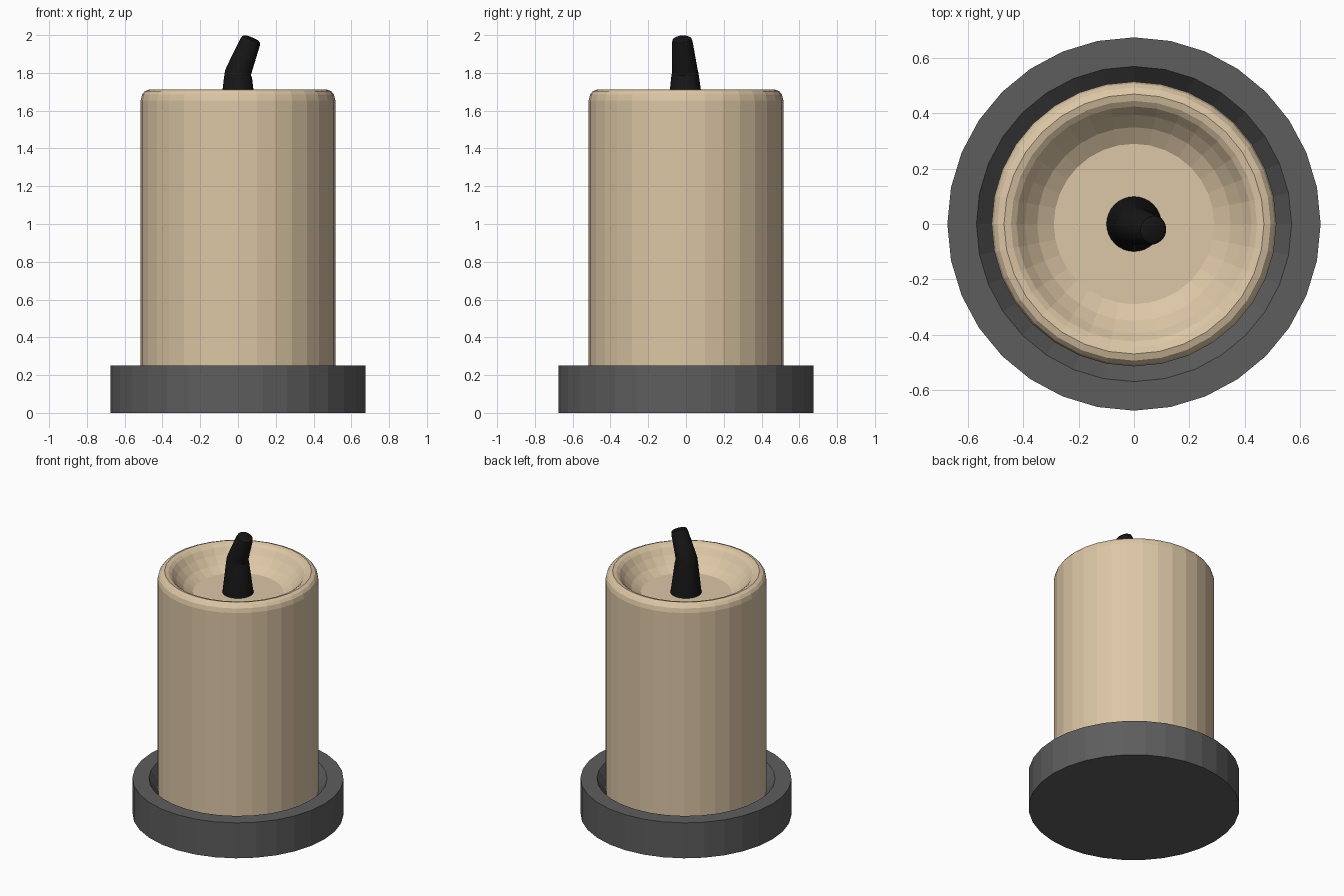
import bpy, bmesh, math
from mathutils import Vector

if "Cube" in bpy.data.objects:
    bpy.data.objects.remove(bpy.data.objects["Cube"])

SIDES = 32


def finish(bm, name, color):
    bmesh.ops.recalc_face_normals(bm, faces=bm.faces)
    mesh = bpy.data.meshes.new(name)
    bm.to_mesh(mesh)
    bm.free()
    obj = bpy.data.objects.new(name, mesh)
    bpy.context.collection.objects.link(obj)
    mat = bpy.data.materials.new(name + "_colour")
    mat.diffuse_color = (*color, 1)
    mat.use_nodes = True
    mat.node_tree.nodes["Principled BSDF"].inputs["Base Color"].default_value = mat.diffuse_color
    mesh.materials.append(mat)
    return obj


def stacked_rings(name, rings, color):
    """Bridge rings given as (centre, axis, radius) and cap both ends."""
    bm = bmesh.new()
    loops = []
    for centre, axis, radius in rings:
        turn = Vector((0, 0, 1)).rotation_difference(Vector(axis))
        loop = []
        for i in range(SIDES):
            a = 2 * math.pi * i / SIDES
            offset = turn @ Vector((math.cos(a), math.sin(a), 0))
            loop.append(bm.verts.new(Vector(centre) + offset * radius))
        loops.append(loop)
    for low, high in zip(loops, loops[1:]):
        for i in range(SIDES):
            j = (i + 1) % SIDES
            bm.faces.new((low[i], low[j], high[j], high[i]))
    bm.faces.new(loops[0][::-1])
    bm.faces.new(loops[-1])
    return finish(bm, name, color)


def lathe(name, profile, color):
    up = (0, 0, 1)
    return stacked_rings(name, [((0, 0, z), up, r) for r, z in profile], color)


# Shallow dish with a sloping inner wall
lathe("dish", [(0.675, 0), (0.675, 0.25), (0.57, 0.25), (0.49, 0.13)],
      (0.11, 0.11, 0.11))

# Candle with a rounded rim and a melted hollow
lathe("candle", [(0.50, 0.125), (0.515, 0.14), (0.515, 1.655), (0.508, 1.685),
                 (0.494, 1.703), (0.47, 1.712), (0.445, 1.705), (0.425, 1.69),
                 (0.395, 1.65), (0.35, 1.603), (0.29, 1.565)],
      (0.72, 0.57, 0.38))

# Bent wick: upright base, then leaning towards a softened tip
base, bend = Vector((0, 0, 1.56)), Vector((0, -0.005, 1.80))
tip = Vector((0.073, -0.022, 1.985))
lean = (tip - bend).normalized()
half = (lean + Vector((0, 0, 1))).normalized()
wick = stacked_rings("wick", [
    (base, (0, 0, 1), 0.10),
    (base.lerp(bend, 0.9), (0, 0, 1), 0.074),
    (bend, half, 0.07),
    (bend.lerp(tip, 0.12), lean, 0.067),
    (tip - lean * 0.025, lean, 0.055),
    (tip - lean * 0.008, lean, 0.05),
    (tip, lean, 0.036)], (0.008, 0.008, 0.008))
bpy.ops.object.select_all(action='DESELECT')
wick.select_set(True)
bpy.context.view_layer.objects.active = wick
bpy.ops.object.shade_smooth_by_angle(angle=math.radians(30))
